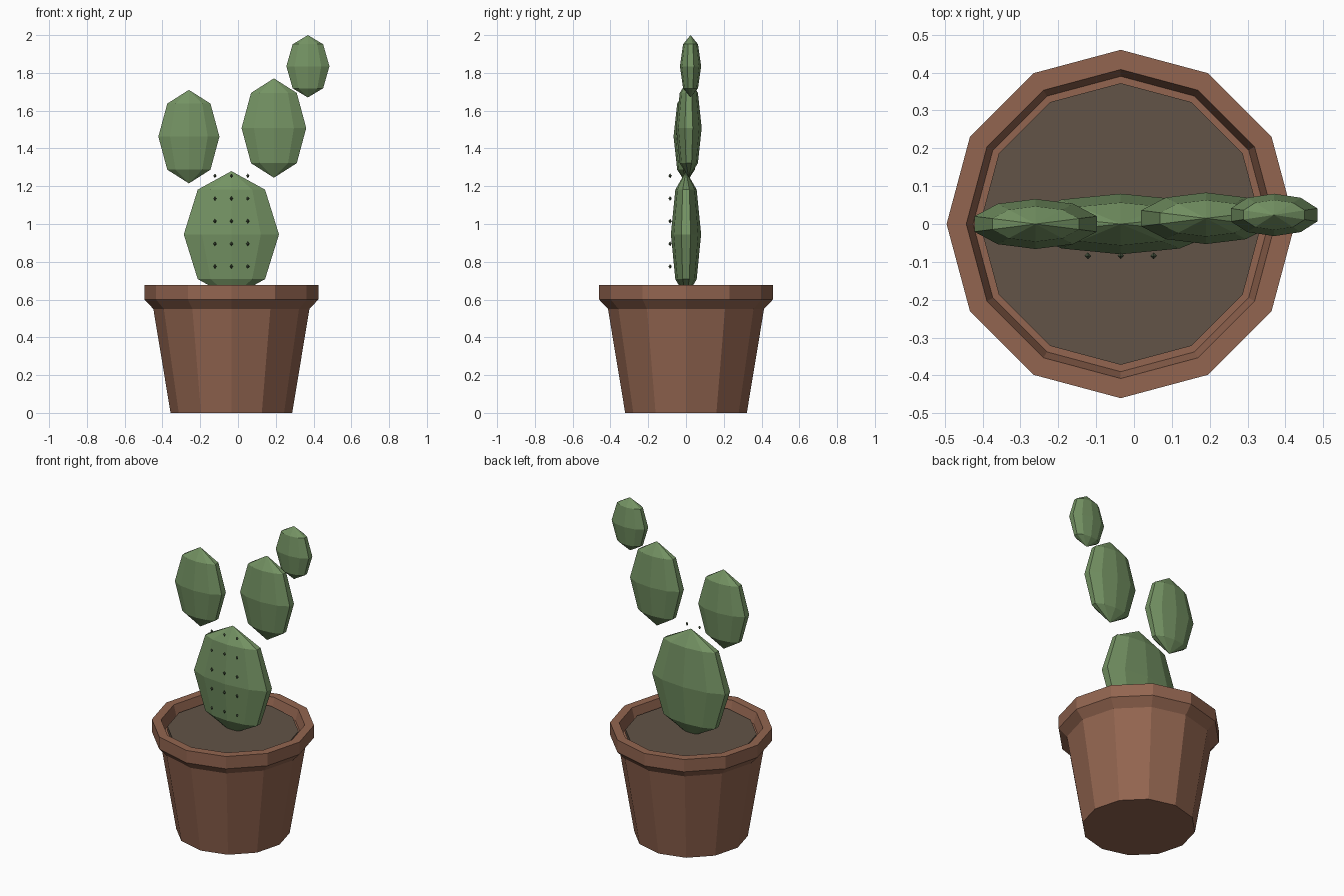
import bpy, bmesh, math

if "Cube" in bpy.data.objects:
    bpy.data.objects.remove(bpy.data.objects["Cube"])

CX = -0.035  # pot axis


def material(name, rgb):
    m = bpy.data.materials.new(name)
    m.diffuse_color = (*rgb, 1)
    m.use_nodes = True
    m.node_tree.nodes["Principled BSDF"].inputs["Base Color"].default_value = m.diffuse_color
    return m


terracotta = material("terracotta", (0.29, 0.130, 0.080))
soil_brown = material("soil brown", (0.122, 0.088, 0.063))
cactus_green = material("cactus green", (0.175, 0.29, 0.125))
spine_dark = material("spine dark green", (0.07, 0.10, 0.055))


def finish(bm, name, mat, loc):
    bmesh.ops.recalc_face_normals(bm, faces=bm.faces)
    me = bpy.data.meshes.new(name)
    bm.to_mesh(me)
    bm.free()
    me.materials.append(mat)
    ob = bpy.data.objects.new(name, me)
    ob.location = loc
    bpy.context.collection.objects.link(ob)
    return ob


def lathe(name, profile, sides, mat):
    """Revolve (radius, z) points and cap both ends."""
    bm = bmesh.new()
    rings = [[bm.verts.new((r * math.cos(2 * math.pi * i / sides),
                            r * math.sin(2 * math.pi * i / sides), z))
              for i in range(sides)] for r, z in profile]
    for a, b in zip(rings, rings[1:]):
        for i in range(sides):
            j = (i + 1) % sides
            bm.faces.new((a[i], a[j], b[j], b[i]))
    bm.faces.new(rings[0])
    bm.faces.new(rings[-1])
    return finish(bm, name, mat, (CX, 0, 0))


def blob(name, loc, size, segments, rings, mat):
    """Low-poly sphere stretched to the given half sizes."""
    bm = bmesh.new()
    bmesh.ops.create_uvsphere(bm, u_segments=segments, v_segments=rings, radius=1)
    bmesh.ops.scale(bm, vec=size, verts=bm.verts)
    return finish(bm, name, mat, loc)


# Pot with flared rim, and the soil inside it
lathe("pot", [(0.322, 0), (0.413, 0.55), (0.46, 0.60), (0.46, 0.677),
              (0.408, 0.677), (0.39, 0.61)], 12, terracotta)
lathe("soil", [(0.372, 0.60), (0.372, 0.637)], 12, soil_brown)

# Flat cactus pads
pads = {
    "main_pad": ((CX, 0, 0.945), (0.265, 0.08, 0.335)),
    "left_pad": ((-0.26, 0, 1.4625), (0.17, 0.066, 0.2475)),
    "right_pad": ((0.19, 0.015, 1.508), (0.18, 0.068, 0.263)),
    "top_pad": ((0.37, 0.024, 1.835), (0.12, 0.056, 0.165)),
}
for name, (loc, size) in pads.items():
    blob(name, loc, size, 10, 4, cactus_green)

# Grid of tiny spines in front of the main pad
for row in range(5):
    for col in (-1, 0, 1):
        blob("spine", (CX + col * 0.087, -0.084, 0.775 + row * 0.12),
             (0.009, 0.009, 0.012), 4, 2, spine_dark)
